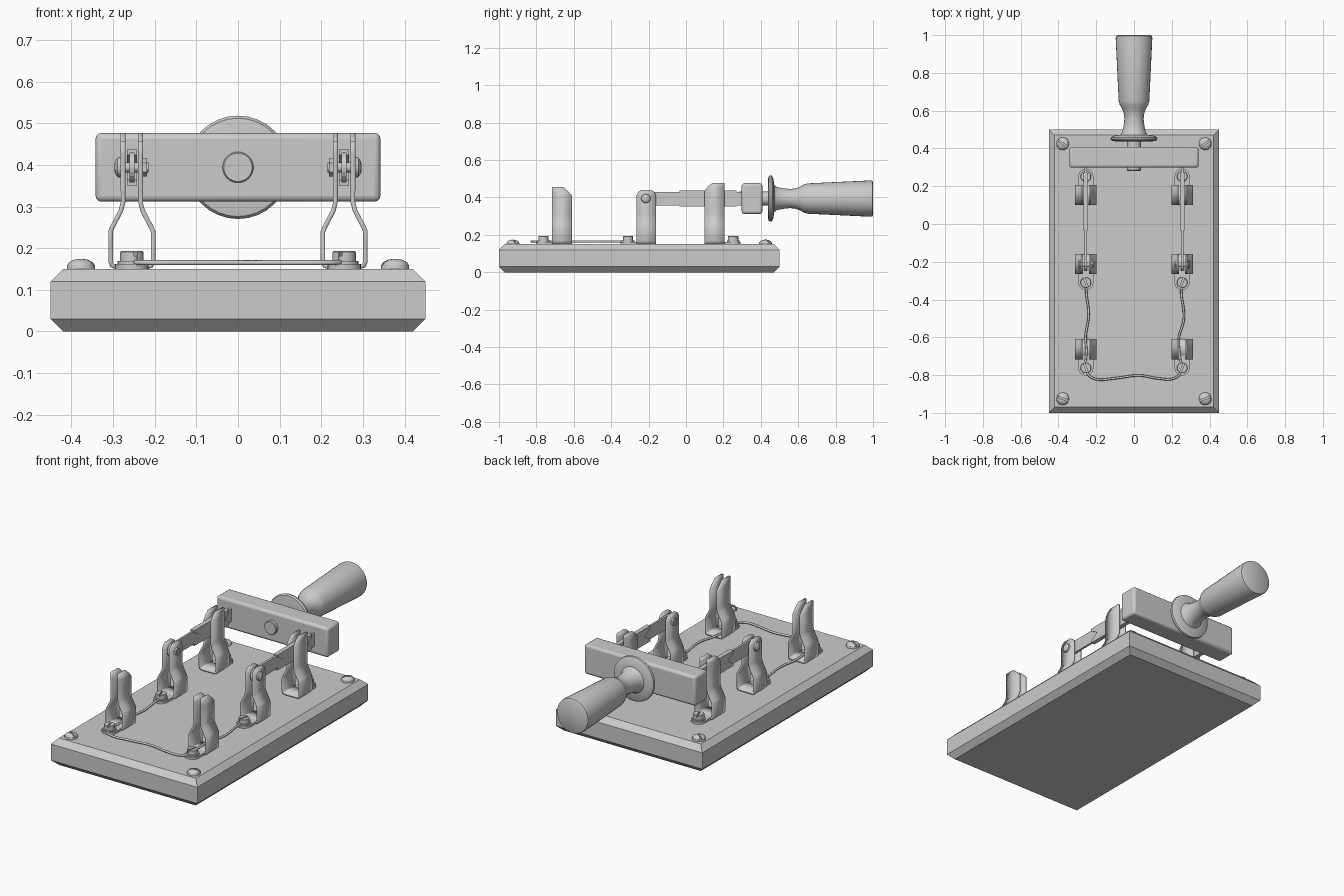
import bpy, bmesh, math
from mathutils import Matrix, Vector

if "Cube" in bpy.data.objects:
    bpy.data.objects.remove(bpy.data.objects["Cube"])

X = 0.255      # offset of each switch pole
ZH = 0.394     # height of blade and handle axis


def finish(name, bm, mirror=False, smooth=False, bevel=0, solid=0):
    bmesh.ops.recalc_face_normals(bm, faces=bm.faces)
    me = bpy.data.meshes.new(name)
    bm.to_mesh(me)
    bm.free()
    ob = bpy.data.objects.new(name, me)
    bpy.context.collection.objects.link(ob)
    if smooth:
        bpy.context.view_layer.objects.active = ob
        bpy.ops.object.select_all(action='DESELECT')
        ob.select_set(True)
        bpy.ops.object.shade_smooth_by_angle(angle=math.radians(35))
    if solid:
        m = ob.modifiers.new("thickness", 'SOLIDIFY')
        m.thickness, m.offset = solid, 0
    if bevel:
        m = ob.modifiers.new("bevel", 'BEVEL')
        m.width, m.segments = bevel, 3
    if mirror:
        ob.modifiers.new("mirror", 'MIRROR')
    return ob


def lathe(bm, profile, n, mat):
    """Closed surface of revolution about local z from (radius, height) pairs."""
    rings = []
    for r, h in profile:
        rings.append([bm.verts.new(mat @ Vector((r * math.cos(2 * math.pi * i / n),
                                                 r * math.sin(2 * math.pi * i / n), h)))
                      for i in range(n)])
    for a, b in zip(rings, rings[1:]):
        for i in range(n):
            bm.faces.new((a[i], a[(i + 1) % n], b[(i + 1) % n], b[i]))
    bm.faces.new(rings[0])
    bm.faces.new(rings[-1])


def slab(bm, outline, offset):
    """Extrude a closed outline of 3D points along offset."""
    f = bm.faces.new([bm.verts.new(p) for p in outline])
    ext = bmesh.ops.extrude_face_region(bm, geom=[f], use_keep_orig=True)
    bmesh.ops.translate(bm, vec=offset, verts=[v for v in ext['geom'] if isinstance(v, bmesh.types.BMVert)])


def slotted_screw(name, x, y, z, profile, floor, turn):
    """Screw head made of two halves over a disc, leaving a slot."""
    bm = bmesh.new()
    for side in (1, -1):
        half = bmesh.new()
        lathe(half, profile, 28, Matrix())
        cut = bmesh.ops.bisect_plane(half, geom=half.verts[:] + half.edges[:] + half.faces[:],
                                     plane_co=(0, side * 0.004, 0), plane_no=(0, side, 0), clear_inner=True)
        edges = [e for e in cut['geom_cut'] if isinstance(e, bmesh.types.BMEdge)]
        bmesh.ops.holes_fill(half, edges=[e for e in half.edges if e.is_boundary] or edges)
        tmp = bpy.data.meshes.new("half")
        half.to_mesh(tmp)
        half.free()
        bm.from_mesh(tmp)
        bpy.data.meshes.remove(tmp)
    r = profile[0][0] * 0.98
    lathe(bm, [(r, 0), (r, floor)], 28, Matrix())
    bm.transform(Matrix.Translation((x, y, z)) @ Matrix.Rotation(math.radians(turn), 4, 'Z'))
    finish(name, bm, mirror=True, smooth=True)


# base board, chamfered above and below
bm = bmesh.new()
rows = []
for inset, z in ((0.03, 0), (0, 0.03), (0, 0.12), (0.03, 0.15)):
    w, a, b = 0.45 - inset, -1 + inset, 0.5 - inset
    rows.append([bm.verts.new(p) for p in ((-w, a, z), (w, a, z), (w, b, z), (-w, b, z))])
for lo, hi in zip(rows, rows[1:]):
    for i in range(4):
        bm.faces.new((lo[i], lo[(i + 1) % 4], hi[(i + 1) % 4], hi[i]))
bm.faces.new(rows[0])
bm.faces.new(rows[-1])
finish("base_board", bm)

# corner screws
for label, y, turn in (("front", -0.925, 20), ("back", 0.425, 35)):
    slotted_screw(label + "_corner_screw", 0.377, y, 0.149,
                  [(0.034, 0), (0.034, 0.008), (0.029, 0.017), (0.018, 0.023), (0.006, 0.025)], 0.011, turn)


# spring clips: name, y range, top rows (z, y0, y1), direction of the screw tab
clips = (("front_clip", -0.717, -0.61, [(0.41, -0.717, -0.61), (0.425, -0.717, -0.622), (0.456, -0.717, -0.655)], -1),
         ("hinge_clip", -0.265, -0.16, [(0.41, -0.265, -0.16), (0.43, -0.255, -0.17), (0.441, -0.237, -0.188)], -1),
         ("back_clip", 0.10, 0.207, [(0.435, 0.10, 0.207), (0.46, 0.118, 0.207), (0.476, 0.14, 0.207)], 1))
for name, y0, y1, top, side in clips:
    # folded strip
    half = [(0.040, 0.156, y0, y1), (0.047, 0.158, y0, y1), (0.051, 0.168, y0, y1), (0.051, 0.24, y0, y1),
            (0.047, 0.25, y0, y1), (0.026, 0.29, y0, y1), (0.021, 0.31, y0, y1)]
    half += [(0.021, z, a, b) for z, a, b in top]
    strip = [(-d, z, a, b) for d, z, a, b in reversed(half)] + half
    bm = bmesh.new()
    pairs = [(bm.verts.new((X + d, a, z)), bm.verts.new((X + d, b, z))) for d, z, a, b in strip]
    for p, q in zip(pairs, pairs[1:]):
        bm.faces.new((p[0], p[1], q[1], q[0]))
    finish(name, bm, mirror=True, smooth=True, solid=0.011)
    # round-ended tab under the terminal screw
    edge = y1 if side > 0 else y0
    cy = edge + side * 0.045
    pts = [(X + 0.04, edge - side * 0.02, 0.149)]
    pts += [(X + 0.04 * math.cos(t), cy + side * 0.04 * math.sin(t), 0.149)
            for t in (math.pi * i / 12 for i in range(13))]
    pts.append((X - 0.04, edge - side * 0.02, 0.149))
    bm = bmesh.new()
    slab(bm, pts, (0, 0, 0.013))
    lathe(bm, [(0.034, 0), (0.034, 0.008)], 24, Matrix.Translation((X, cy, 0.161)))
    finish(name + "_tab", bm, mirror=True)
    slotted_screw(name + "_screw", X, cy, 0.166,
                  [(0.028, 0), (0.028, 0.025), (0.026, 0.027)], 0.015, 70)

# blades, hinged at the middle clips
bm = bmesh.new()
pts = [(X - 0.006, -0.213 - 0.036 * math.sin(t), ZH + 0.036 * math.cos(t))
       for t in (math.pi * i / 10 for i in range(11))]
slab(bm, pts + [(X - 0.006, 0.31, ZH - 0.036), (X - 0.006, 0.31, ZH + 0.036)], (0.012, 0, 0))
finish("blade", bm, mirror=True)

# notched cheek plates around each blade
bm = bmesh.new()
outline = [(-0.035, -0.043), (0.27, -0.043), (0.27, -0.03), (0.235, 0), (0.27, 0.03), (0.27, 0.043),
           (-0.035, 0.043), (-0.035, 0.03), (0.015, 0), (-0.035, -0.03)]
slab(bm, [(X - 0.012, y, ZH + z) for y, z in outline], (0.024, 0, 0))
finish("blade_cheek", bm, mirror=True)

# hinge pins with domed head and hexagonal nut
to_x = Matrix.Translation((X, -0.215, ZH)) @ Matrix.Rotation(math.pi / 2, 4, 'Y')
bm = bmesh.new()
lathe(bm, [(0.012, -0.04), (0.012, 0.027), (0.025, 0.027), (0.023, 0.034), (0.015, 0.040), (0.005, 0.042)], 20, to_x)
finish("hinge_pin", bm, mirror=True, smooth=True)
bm = bmesh.new()
lathe(bm, [(0.022, -0.037), (0.022, -0.027)], 6, to_x)
finish("hinge_nut", bm, mirror=True)

# crossbar
bm = bmesh.new()
bmesh.ops.create_cube(bm, size=1, matrix=Matrix.Translation((0, 0.353, ZH)) @ Matrix.Diagonal((0.684, 0.11, 0.165, 1)))
finish("crossbar", bm, smooth=True, bevel=0.014)

# handle and its bolt
to_y = Matrix.Translation((0, 0, ZH)) @ Matrix.Rotation(-math.pi / 2, 4, 'X')
bm = bmesh.new()
lathe(bm, [(0.034, 0.281), (0.037, 0.285), (0.037, 0.45)], 32, to_y)
finish("handle_bolt", bm, smooth=True)
bm = bmesh.new()
lathe(bm, [(0.10, 0.438), (0.118, 0.441), (0.124, 0.449), (0.122, 0.459), (0.105, 0.467), (0.072, 0.472),
           (0.062, 0.485), (0.055, 0.52), (0.051, 0.555), (0.054, 0.585), (0.064, 0.612), (0.076, 0.632),
           (0.081, 0.65), (0.097, 0.985), (0.095, 0.996), (0.088, 1.0)], 32, to_y)
finish("handle", bm, smooth=True)

# wires joining the terminals
wires = {"left_wire": [(-0.255, -0.31), (-0.253, -0.36), (-0.24, -0.48), (-0.256, -0.6), (-0.252, -0.68), (-0.26, -0.75)],
         "right_wire": [(0.25, -0.31), (0.25, -0.36), (0.264, -0.5), (0.236, -0.61), (0.24, -0.68), (0.25, -0.75)],
         "front_wire": [(-0.255, -0.76), (-0.24, -0.80), (-0.20, -0.822), (-0.11, -0.818), (0.03, -0.802),
                        (0.13, -0.818), (0.21, -0.818), (0.245, -0.79), (0.255, -0.76)]}
for name, pts in wires.items():
    cu = bpy.data.curves.new(name, 'CURVE')
    cu.dimensions, cu.bevel_depth, cu.bevel_resolution, cu.use_fill_caps = '3D', 0.006, 2, True
    sp = cu.splines.new('BEZIER')
    sp.bezier_points.add(len(pts) - 1)
    sp.resolution_u = 6
    for bp, (x, y) in zip(sp.bezier_points, pts):
        bp.co = (x, y, 0.165)
        bp.handle_left_type = bp.handle_right_type = 'AUTO'
    bpy.context.collection.objects.link(bpy.data.objects.new(name, cu))
